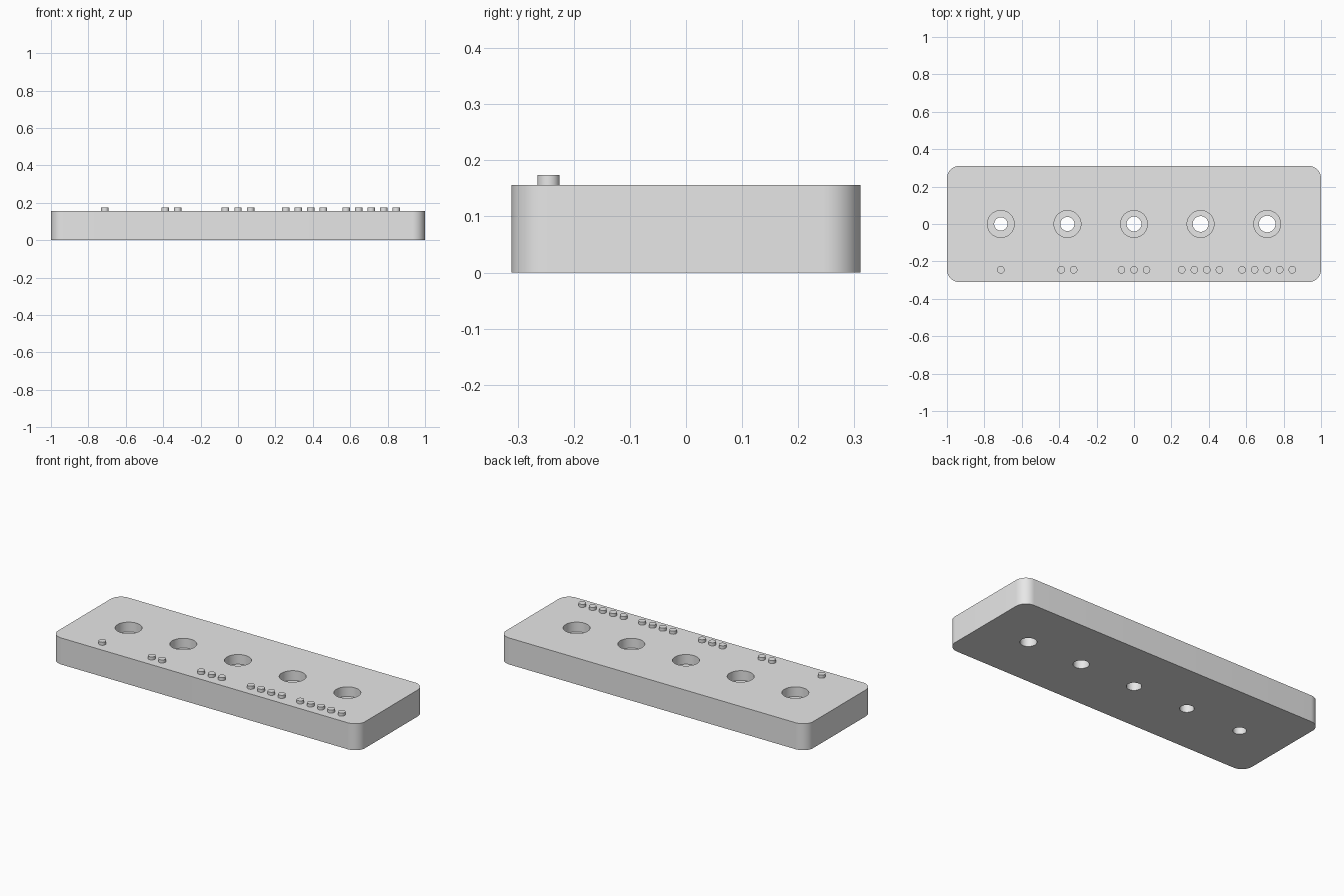
import bpy
import bmesh
import math

cube = bpy.data.objects.get("Cube")
if cube:
    bpy.data.objects.remove(cube, do_unlink=True)

LENGTH, WIDTH, HEIGHT = 2.0, 0.622, 0.156
CORNER = 0.067
HOLE_PITCH, PIN_PITCH = 0.356, 0.067
POCKET_RADIUS, POCKET_DEPTH = 0.072, 0.057

grey = bpy.data.materials.new("plain grey")
grey.use_nodes = True
grey.diffuse_color = (0.8, 0.8, 0.8, 1)
grey.node_tree.nodes["Principled BSDF"].inputs["Base Color"].default_value = (0.8, 0.8, 0.8, 1)


def make_object(name, bm):
    bmesh.ops.recalc_face_normals(bm, faces=bm.faces)
    mesh = bpy.data.meshes.new(name)
    bm.to_mesh(mesh)
    bm.free()
    mesh.materials.append(grey)
    obj = bpy.data.objects.new(name, mesh)
    bpy.context.collection.objects.link(obj)
    return obj


def activate(obj):
    bpy.ops.object.select_all(action='DESELECT')
    obj.select_set(True)
    bpy.context.view_layer.objects.active = obj


def smooth(obj):
    activate(obj)
    bpy.ops.object.shade_smooth_by_angle(angle=math.radians(30))


def cylinder(name, radius, x, y, bottom, top, sides=48):
    bm = bmesh.new()
    bmesh.ops.create_cone(bm, cap_ends=True, segments=sides, radius1=radius,
                          radius2=radius, depth=top - bottom)
    bmesh.ops.translate(bm, verts=bm.verts, vec=(x, y, (bottom + top) / 2))
    return make_object(name, bm)


# Block with rounded upright corners
bm = bmesh.new()
bmesh.ops.create_cube(bm, size=1)
bmesh.ops.scale(bm, verts=bm.verts, vec=(LENGTH, WIDTH, HEIGHT))
bmesh.ops.translate(bm, verts=bm.verts, vec=(0, 0, HEIGHT / 2))
uprights = [e for e in bm.edges if abs(e.verts[0].co.z - e.verts[1].co.z) > 0.1]
bmesh.ops.bevel(bm, geom=uprights, offset=CORNER, segments=12, profile=0.5,
                affect='EDGES')
block = make_object("block", bm)


def cut(cutter):
    cutter.hide_render = True
    activate(block)
    mod = block.modifiers.new("hole", 'BOOLEAN')
    mod.operation = 'DIFFERENCE'
    mod.solver = 'EXACT'
    mod.object = cutter
    bpy.ops.object.modifier_apply(modifier=mod.name)
    bpy.data.objects.remove(cutter, do_unlink=True)


# Five stepped holes, each with a slightly wider bore, marked by 1 to 5 pins
for i in range(5):
    x = (i - 2) * HOLE_PITCH
    cut(cylinder("pocket_cutter", POCKET_RADIUS, x, 0, HEIGHT - POCKET_DEPTH, HEIGHT + 0.1))
    cut(cylinder("bore_cutter", 0.0355 + i * 0.0022, x, 0, -0.1, HEIGHT + 0.1))
    for k in range(i + 1):
        pin = cylinder(f"marker_pin_{i + 1}_{k + 1}", 0.02, x + (k - i / 2) * PIN_PITCH,
                       -0.245, HEIGHT - 0.005, HEIGHT + 0.018, 32)
        smooth(pin)

smooth(block)
